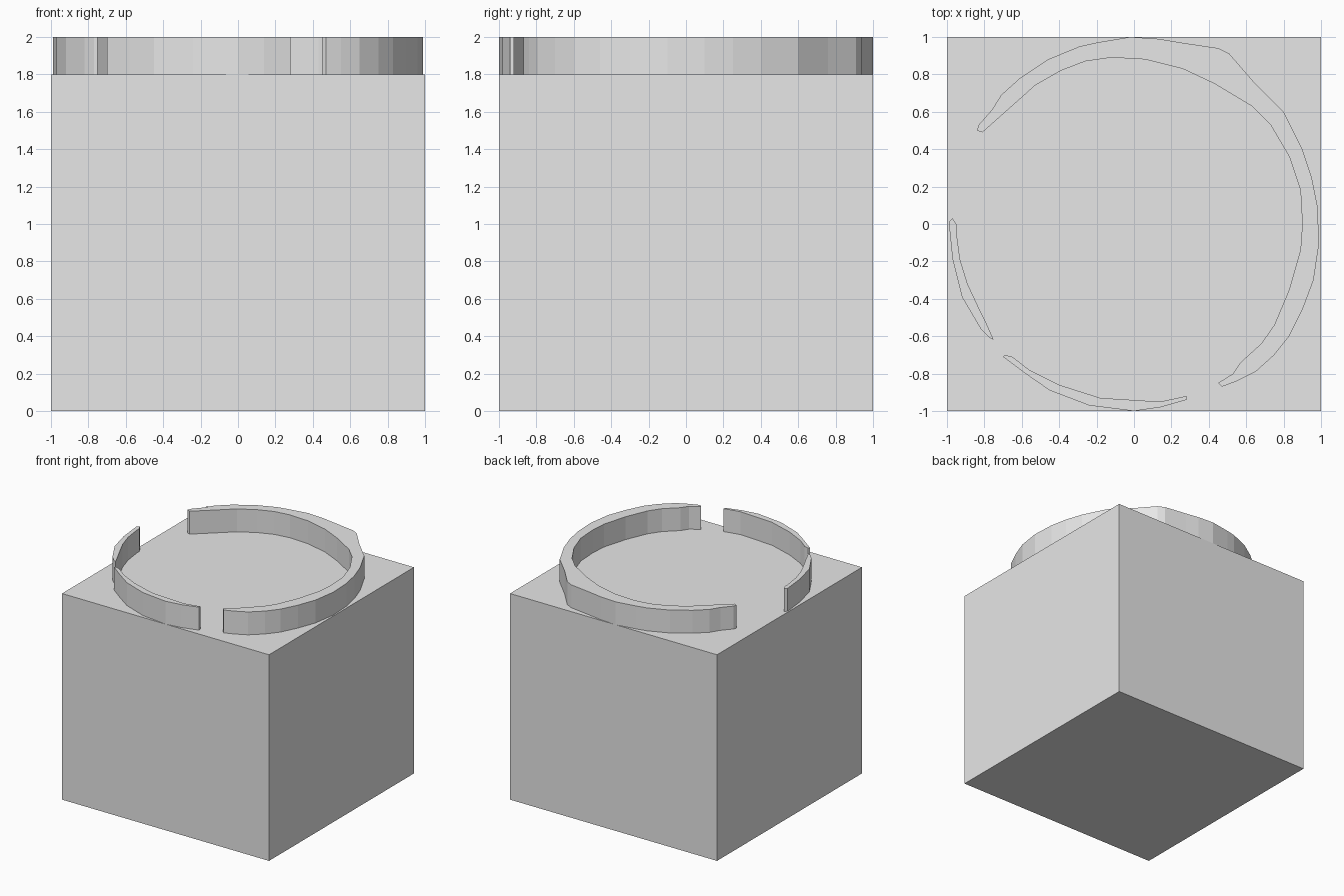
import bpy
import bmesh
from mathutils import Vector

BASE_HEIGHT = 1.8
RIM_HEIGHT = 0.2

default_cube = bpy.data.objects.get("Cube")
if default_cube:
    bpy.data.objects.remove(default_cube, do_unlink=True)


def make_material(name, colour):
    material = bpy.data.materials.new(name)
    material.use_nodes = True
    material.diffuse_color = colour
    material.node_tree.nodes["Principled BSDF"].inputs["Base Color"].default_value = colour
    return material


def extrude_outline(name, outline, bottom, height, material):
    """Turn a closed plan outline into a flat-shaded upright solid."""
    bm = bmesh.new()
    corners = [bm.verts.new((x, y, bottom)) for x, y in outline]
    floor = bm.faces.new(corners)
    result = bmesh.ops.extrude_face_region(bm, geom=[floor], use_keep_orig=True)
    raised = [v for v in result["geom"] if isinstance(v, bmesh.types.BMVert)]
    bmesh.ops.translate(bm, verts=raised, vec=Vector((0, 0, height)))
    bmesh.ops.recalc_face_normals(bm, faces=bm.faces)
    mesh = bpy.data.meshes.new(name)
    bm.to_mesh(mesh)
    bm.free()
    mesh.materials.append(material)
    part = bpy.data.objects.new(name, mesh)
    bpy.context.collection.objects.link(part)
    return part


grey = make_material("light grey", (0.8, 0.8, 0.8, 1))

# Solid block that carries the rim
square = [(-1, -1), (1, -1), (1, 1), (-1, 1)]
extrude_outline("base_block", square, 0, BASE_HEIGHT, grey)

# Long arc around the back and the left side: outer edge, then inner edge back
long_outer = [
    (-.84, .5), (-.83, .53), (-.76, .61), (-.71, .69), (-.61, .78), (-.46, .88),
    (-.29, .95), (-.2, .97), (-.02, 1), (.13, .99), (.25, .97), (.45, .94),
    (.51, .91), (.64, .76), (.8, .6), (.9, .4), (.95, .25), (.98, .1),
    (.99, -.1), (.96, -.3), (.9, -.46), (.83, -.6), (.75, -.7), (.65, -.79),
    (.55, -.84), (.47, -.87),
]
long_inner = [
    (.45, -.85), (.53, -.8), (.57, -.74), (.68, -.64), (.75, -.54), (.83, -.35),
    (.89, -.14), (.9, 0), (.89, .18), (.83, .36), (.73, .53), (.63, .63),
    (.43, .75), (.26, .83), (.06, .88), (-.12, .89), (-.26, .87), (-.39, .82),
    (-.53, .74), (-.63, .65), (-.72, .57), (-.81, .49),
]

# Short arc on the right side
side_outer = [
    (-.75, -.62), (-.77, -.61), (-.82, -.56), (-.92, -.39), (-.97, -.19), (-.99, .01),
]
side_inner = [
    (-.97, .03), (-.95, 0), (-.95, -.04), (-.93, -.19), (-.89, -.32), (-.82, -.47),
    (-.79, -.53),
]

# Thin crescent along the front
front_outer = [
    (.28, -.94), (.14, -.98), (0, -1), (-.24, -.97), (-.45, -.89), (-.58, -.8),
    (-.7, -.71),
]
front_inner = [
    (-.69, -.7), (-.65, -.71), (-.56, -.78), (-.4, -.86), (-.18, -.93), (-.02, -.94),
    (.14, -.95), (.28, -.92),
]

rim_parts = {
    "rim_long_arc": long_outer + long_inner,
    "rim_side_arc": side_outer + side_inner,
    "rim_front_arc": front_outer + front_inner,
}
for part_name, outline in rim_parts.items():
    extrude_outline(part_name, outline, BASE_HEIGHT, RIM_HEIGHT, grey)
